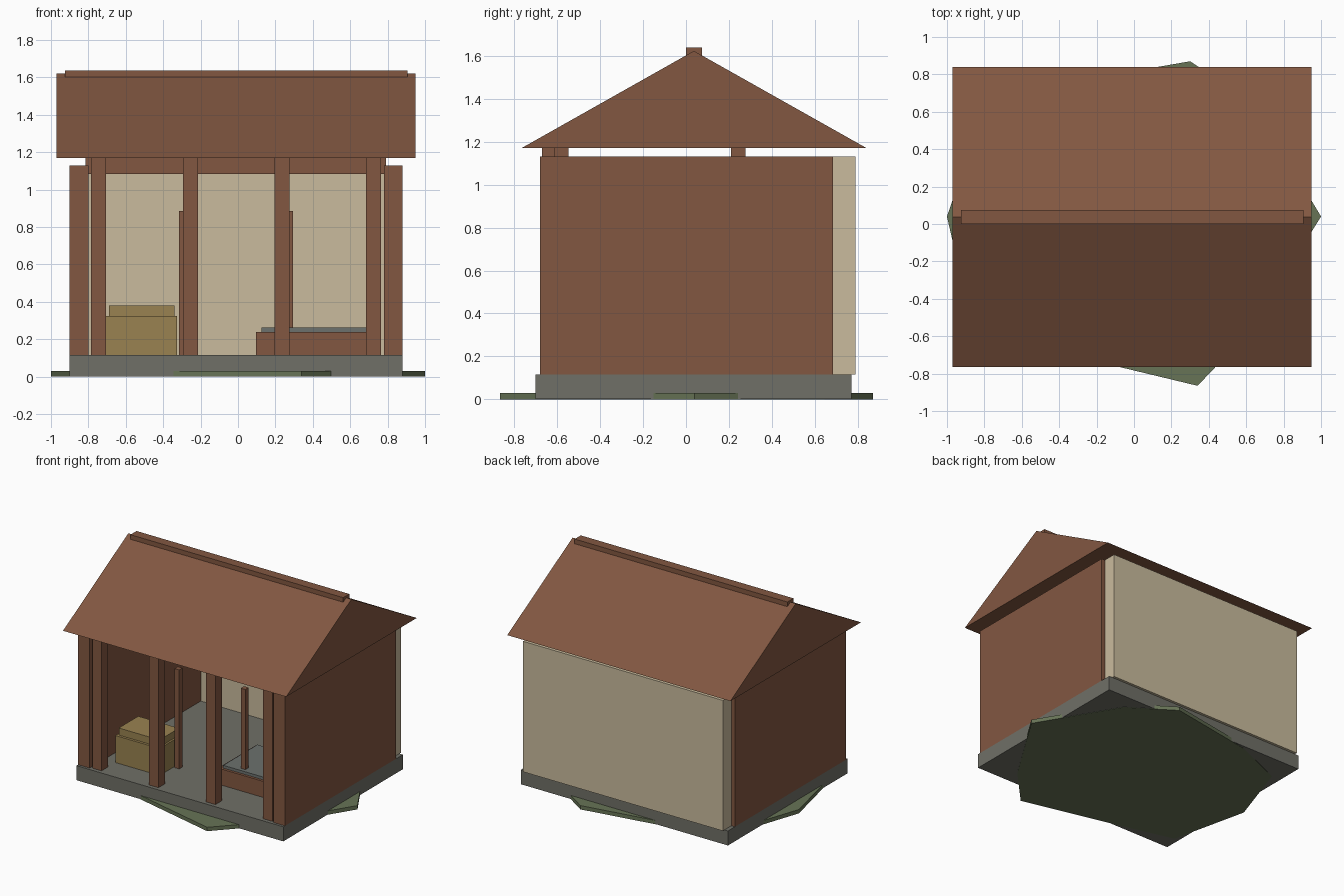
import bpy
import bmesh

cube = bpy.data.objects.get("Cube")
if cube:
    bpy.data.objects.remove(cube, do_unlink=True)


def material(name, r, g, b):
    mat = bpy.data.materials.new(name)
    mat.use_nodes = True
    mat.diffuse_color = (r, g, b, 1)
    bsdf = next(n for n in mat.node_tree.nodes if n.type == "BSDF_PRINCIPLED")
    bsdf.inputs["Base Color"].default_value = (r, g, b, 1)
    return mat


WOOD = material("brown wood", 0.225, 0.096, 0.053)
PLASTER = material("cream plaster", 0.59, 0.50, 0.337)
STONE = material("grey stone", 0.16, 0.16, 0.135)
GRASS = material("moss green", 0.136, 0.174, 0.093)
STRAW = material("straw yellow", 0.319, 0.223, 0.082)
CLOTH = material("blue grey cloth", 0.15, 0.165, 0.155)


def prism(name, profile, offset, mat):
    """Extrude a closed profile of 3D points along an offset."""
    bm = bmesh.new()
    face = bm.faces.new([bm.verts.new(p) for p in profile])
    grown = bmesh.ops.extrude_face_region(bm, geom=[face])["geom"]
    verts = [v for v in grown if isinstance(v, bmesh.types.BMVert)]
    bmesh.ops.translate(bm, verts=verts, vec=offset)
    bmesh.ops.recalc_face_normals(bm, faces=bm.faces)
    mesh = bpy.data.meshes.new(name)
    bm.to_mesh(mesh)
    bm.free()
    mesh.materials.append(mat)
    obj = bpy.data.objects.new(name, mesh)
    bpy.context.collection.objects.link(obj)
    return obj


def box(name, xs, ys, zs, mat):
    (x0, x1), (y0, y1), (z0, z1) = xs, ys, zs
    base = [(x0, y0, z0), (x1, y0, z0), (x1, y1, z0), (x0, y1, z0)]
    return prism(name, base, (0, 0, z1 - z0), mat)


MID = -0.01     # centre line of the building
FLOOR = 0.115
EAVE = 1.17

# Ground and foundation
outline = [(1, 0.04), (0.64, 0.645), (0.30, 0.87), (-0.40, 0.748),
           (-0.82, 0.57), (-1, 0.04), (-0.86, -0.57), (-0.45, -0.675),
           (0.34, -0.865), (0.615, -0.576)]
prism("grass_patch", [(x, y, 0) for x, y in outline], (0, 0, 0.03), GRASS)
box("foundation", (-0.90, 0.88), (-0.70, 0.77), (0.002, FLOOR), STONE)

# Walls
for side, x in (("right", -0.90), ("left", 0.78)):
    box(side + "_wall", (x, x + 0.10), (-0.68, 0.685), (FLOOR, 1.13), WOOD)
box("back_wall", (-0.87, 0.85), (0.685, 0.79), (FLOOR, 1.13), PLASTER)

# Front posts and cross beams
for i in range(4):
    x = MID + (i - 1.5) * 0.49
    box(f"front_post_{i + 1}", (x - 0.04, x + 0.04), (-0.67, -0.59),
        (FLOOR, EAVE), WOOD)
for name, y in (("front_beam", -0.615), ("rear_beam", 0.21)):
    box(name, (-0.815, 0.79), (y, y + 0.068), (1.085, EAVE), WOOD)

# Short inner posts
for side, x in (("right", -0.295), ("left", 0.275)):
    box(side + "_inner_post", (x - 0.02, x + 0.02), (-0.33, -0.29),
        (FLOOR, 0.885), WOOD)

# Roof and ridge cap
gable = [(-0.97, -0.765, EAVE), (-0.97, 0.84, EAVE), (-0.97, 0.037, 1.622)]
prism("roof", gable, (1.92, 0, 0), WOOD)
box("ridge_cap", (-0.925, 0.905), (0.0, 0.075), (1.597, 1.637), WOOD)

# Storage chest
box("chest", (-0.705, -0.325), (-0.50, -0.22), (FLOOR, 0.325), STRAW)
box("chest_lid", (-0.69, -0.34), (-0.48, -0.24), (0.325, 0.38), STRAW)

# Low bed
box("bed_frame", (0.095, 0.73), (-0.38, 0.08), (FLOOR, 0.24), WOOD)
box("bed_mat", (0.125, 0.70), (-0.36, 0.06), (0.24, 0.262), CLOTH)
